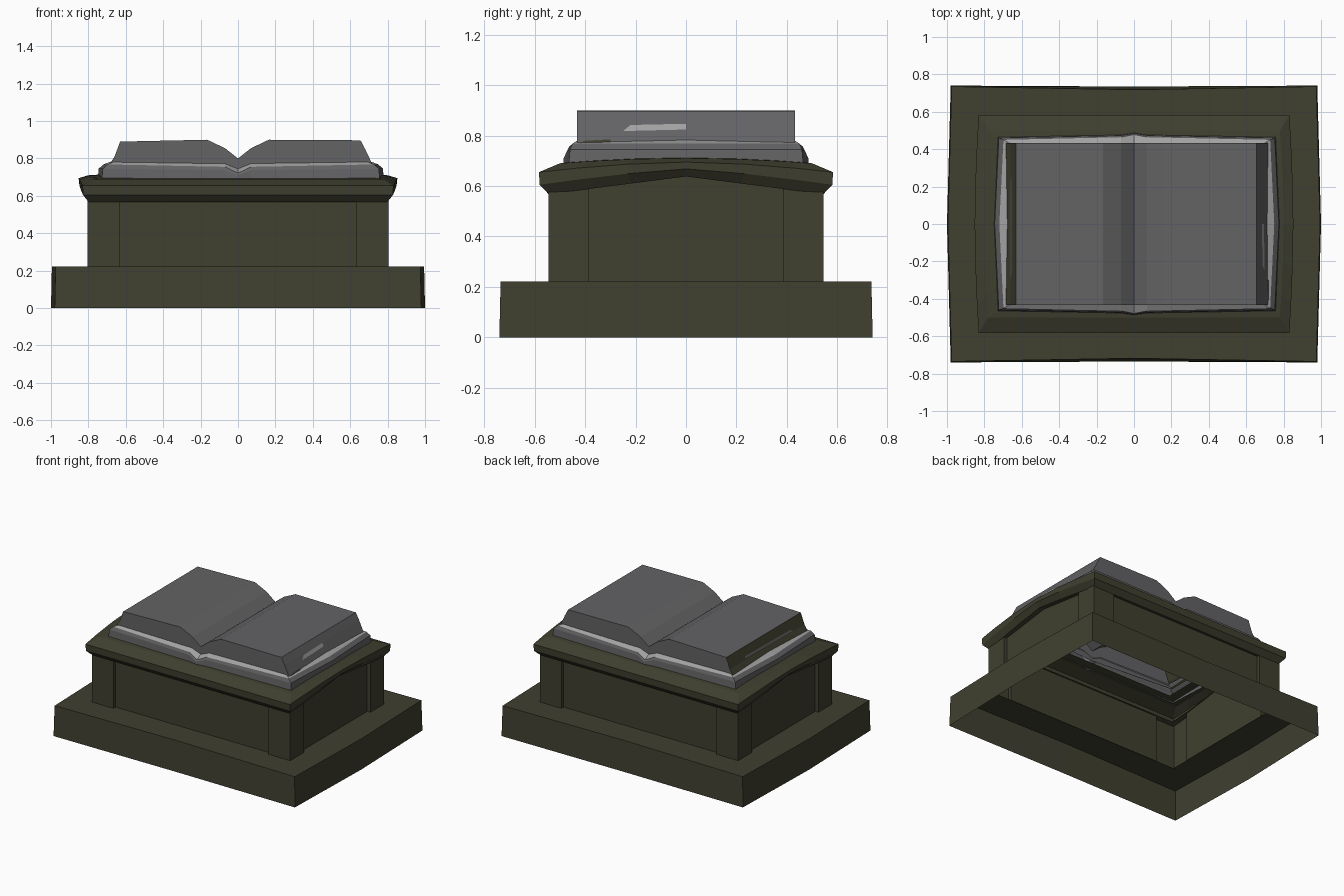
import bpy, bmesh

if "Cube" in bpy.data.objects:
    bpy.data.objects.remove(bpy.data.objects["Cube"])


def material(name, col):
    m = bpy.data.materials.new(name)
    m.diffuse_color = (*col, 1)
    m.use_nodes = True
    m.node_tree.nodes["Principled BSDF"].inputs["Base Color"].default_value = m.diffuse_color
    return m


OLIVE = material("dark olive stone", (0.05, 0.05, 0.029))
GREY = material("dark grey", (0.125, 0.125, 0.13))
LIGHT = material("light grey", (0.36, 0.36, 0.36))


def finish(name, bm, mats):
    me = bpy.data.meshes.new(name)
    bm.to_mesh(me)
    bm.free()
    for m in mats:
        me.materials.append(m)
    ob = bpy.data.objects.new(name, me)
    bpy.context.collection.objects.link(ob)
    return ob


def ring(quarter):
    """Mirror a quarter outline (from +x axis to -y axis) into a closed loop."""
    front = quarter + [(-x, y, z) for x, y, z in reversed(quarter) if x > 1e-6]
    back = [(x, -y, z) for x, y, z in reversed(front) if y < -1e-6]
    return front + back


def loft(name, loops, mats, bands=None, dx=0.0):
    """Open shell through matching loops, listed from the bottom outwards and up."""
    bm = bmesh.new()
    rows = [[bm.verts.new((x + dx * (abs(x) > 0.2), y, z)) for x, y, z in lp] for lp in loops]
    n = len(rows[0])
    for k in range(len(rows) - 1):
        for i in range(n):
            j = (i + 1) % n
            # loops run clockwise, so this winding faces outwards
            f = bm.faces.new((rows[k][j], rows[k][i], rows[k + 1][i], rows[k + 1][j]))
            f.material_index = bands[k] if bands else 0
    return finish(name, bm, mats)


# plinth: open-bottomed block with slightly bowed sides
def plinth_loop(x, bow, y, ymid, z):
    return ring([(x + bow, 0, z), (x, -y, z), (0, -ymid, z)])


loft("plinth", [plinth_loop(0.98, 0.02, 0.74, 0.735, 0),
                plinth_loop(0.975, 0.02, 0.735, 0.718, 0.222),
                plinth_loop(0.77, 0, 0.51, 0.51, 0.222)], [OLIVE])

# pedestal walls: corner pillars and recessed panels, sides rising to a low gable
plan = [(0.78, 0), (0.78, -0.385), (0.805, -0.385), (0.805, -0.545),
        (0.63, -0.545), (0.63, -0.52)]
loft("pedestal", [ring([(x, y, 0.222) for x, y in plan]),
                  ring([(x, y, 0.58 + 0.07 * (1 - abs(y) / 0.545)) for x, y in plan])], [OLIVE])


# cap: moulded slab arched from front to back
def cap_loop(x, y, zedge, zmid, power):
    pts = [(1, 0), (0.995, 0.4), (0.985, 0.75), (0.975, 1), (0, 1)]
    return ring([(x * a, -y * b, zedge + (zmid - zedge) * (1 - b ** power)) for a, b in pts])


loft("cap", [cap_loop(0.78, 0.51, 0.575, 0.642, 1),
             cap_loop(0.82, 0.545, 0.568, 0.638, 1),
             cap_loop(0.85, 0.58, 0.605, 0.668, 1.3),
             cap_loop(0.852, 0.583, 0.655, 0.695, 1.7),
             cap_loop(0.80, 0.50, 0.69, 0.710, 2),
             cap_loop(0.68, 0.42, 0.70, 0.718, 2)], [OLIVE])


# book cover: dark outer edge and light sloping rim, dipping at the spine
def cover_loop(x, y, yspine, z, zspine):
    return ring([(x, 0, z), (x - 0.022, -y, z), (0.07, -(y + yspine) / 2, (z + zspine) / 2 + 0.01),
                 (0, -yspine, zspine)])


loft("book_cover", [cover_loop(0.765, 0.465, 0.487, 0.685, 0.68),
                    cover_loop(0.760, 0.460, 0.485, 0.745, 0.71),
                    cover_loop(0.735, 0.450, 0.478, 0.768, 0.722),
                    cover_loop(0.690, 0.425, 0.430, 0.785, 0.745)],
     [GREY, LIGHT], [0, 0, 1], 0.015)

# page block: open-book profile run from front to back
profile = [(-0.69, 0.765), (-0.66, 0.81), (-0.63, 0.89), (-0.165, 0.90), (-0.07, 0.855),
           (0, 0.80), (0.07, 0.855), (0.165, 0.90), (0.655, 0.897), (0.68, 0.85), (0.72, 0.765)]
bm = bmesh.new()
fr = [bm.verts.new((x, -0.432, z)) for x, z in profile]
bk = [bm.verts.new((x, 0.432, z)) for x, z in profile]
for i in range(len(profile) - 1):
    f = bm.faces.new((fr[i], fr[i + 1], bk[i + 1], bk[i]))
    f.material_index = 1 if i < 2 else 0
for row, y in ((fr, -0.432), (bk, 0.432)):
    foot = bm.verts.new((0, y, 0.725))
    left, right = row[:6] + [foot], row[5:] + [foot]
    for side in (left, right):
        bm.faces.new(side if y > 0 else side[::-1])
finish("page_block", bm, [GREY, OLIVE])


# thin streaks lying on the sloping fore edges
def streak(name, sign, y0, y1, z0, z1, mat):
    def edge(z):
        pts = profile[-3:] if sign > 0 else profile[2::-1]
        (xa, za), (xb, zb), (xc, zc) = pts
        if z > zb:
            return xa + (xb - xa) * (z - za) / (zb - za) + sign * 0.003
        return xb + (xc - xb) * (z - zb) / (zc - zb) + sign * 0.003
    bm = bmesh.new()
    vs = [bm.verts.new((edge(z), y, z)) for y, z in
          ((y0, z0), (y1, z0 + 0.006), (y1, z1), (y0 + 0.03, z1 - 0.005))]
    bm.faces.new(vs if sign > 0 else vs[::-1])
    finish(name, bm, [mat])


streak("right_page_streak", 1, -0.25, 0.0, 0.818, 0.847, LIGHT)
streak("right_dark_streak", 1, -0.43, -0.30, 0.768, 0.785, OLIVE)
streak("left_page_streak", -1, -0.30, 0.25, 0.815, 0.835, GREY)
